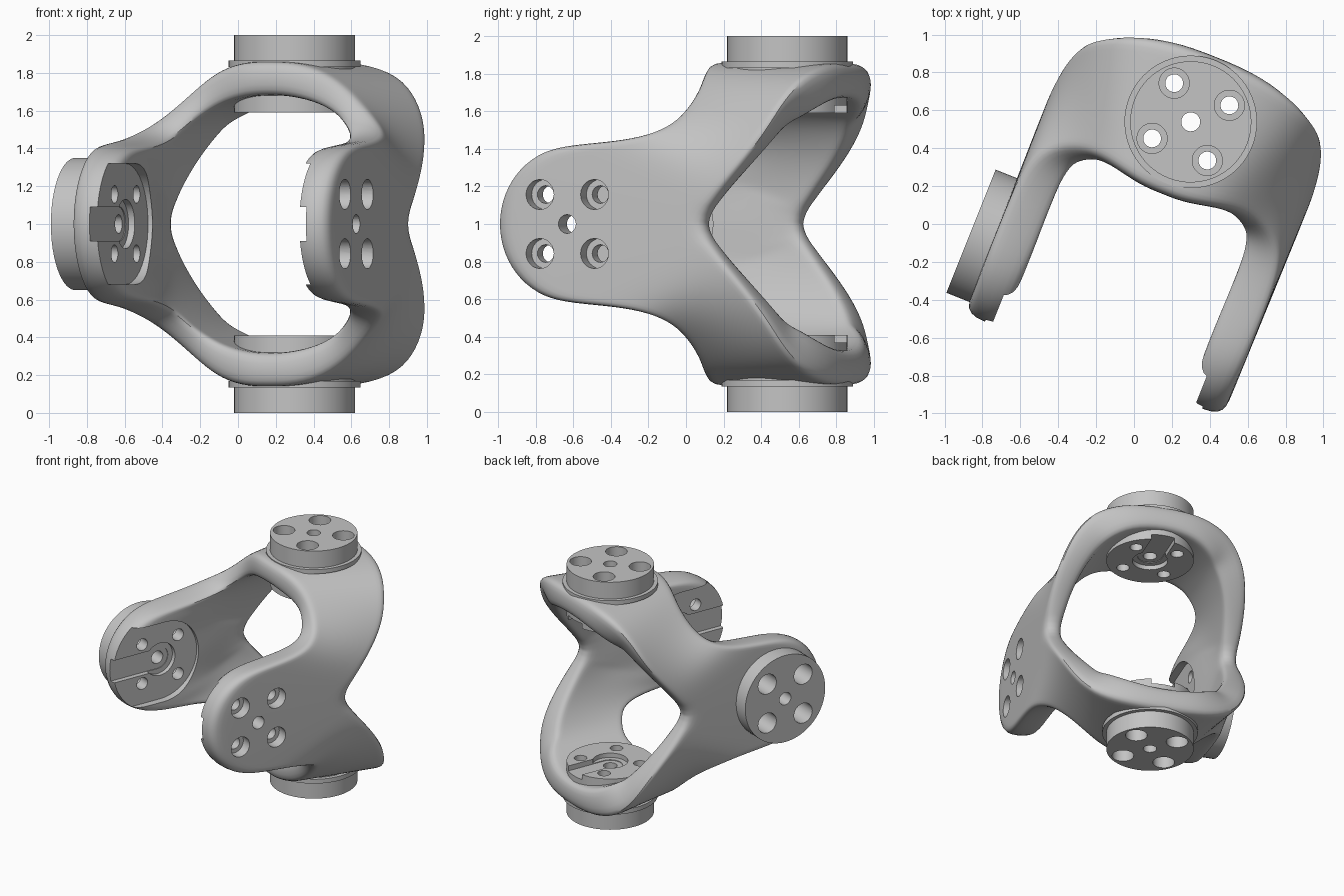
import bpy, bmesh, math
from mathutils import Matrix, Vector

cube = bpy.data.objects.get("Cube")
if cube:
    bpy.data.objects.remove(cube, do_unlink=True)

# One grey material for the whole bracket
grey = bpy.data.materials.new("plain grey")
grey.use_nodes = True
tint = (0.55, 0.55, 0.55, 1)
grey.diffuse_color = tint
grey.node_tree.nodes["Principled BSDF"].inputs["Base Color"].default_value = tint

# The bracket is turned about the vertical axis
ROOT = Matrix.Rotation(math.radians(-21.8), 4, "Z") @ Matrix.Translation((0.078, 0, 1))
ARM_Y, TOP_Y = -0.355, 0.612      # pivot positions of the two yokes
ARM_R = 0.432


def make(name, bm):
    bmesh.ops.recalc_face_normals(bm, faces=bm.faces)
    mesh = bpy.data.meshes.new(name)
    bm.to_mesh(mesh)
    bm.free()
    mesh.materials.append(grey)
    obj = bpy.data.objects.new(name, mesh)
    bpy.context.collection.objects.link(obj)
    obj.matrix_world = ROOT
    bpy.context.view_layer.update()
    return obj


def select(obj):
    bpy.ops.object.select_all(action="DESELECT")
    obj.select_set(True)
    bpy.context.view_layer.objects.active = obj


def apply_all(obj):
    select(obj)
    for name in [m.name for m in obj.modifiers]:
        bpy.ops.object.modifier_apply(modifier=name)


def lathe(bm, profile, frame, sides=48):
    """Closed solid of revolution from (radius, height) pairs."""
    rings = []
    for r, h in profile:
        turn = [2 * math.pi * i / sides for i in range(sides)]
        rings.append([bm.verts.new(frame @ Vector((r * math.cos(a), r * math.sin(a), h))) for a in turn])
    for low, high in zip(rings, rings[1:]):
        for i in range(sides):
            j = (i + 1) % sides
            bm.faces.new((low[i], low[j], high[j], high[i]))
    bm.faces.new(rings[0])
    bm.faces.new(rings[-1])


def slot(bm, radius, length, bottom, top, frame):
    """Prism with one round end and one straight end."""
    outline = []
    for i in range(25):
        a = math.pi * (0.5 + i / 24)
        outline.append((radius * math.cos(a), radius * math.sin(a)))
    outline += [(length, -radius), (length, radius)]
    ends = [[bm.verts.new(frame @ Vector((x, y, h))) for x, y in outline] for h in (bottom, top)]
    for i in range(len(outline)):
        j = (i + 1) % len(outline)
        bm.faces.new((ends[0][i], ends[0][j], ends[1][j], ends[1][i]))
    for end in ends:
        bm.faces.new(end)


def cut(targets, build):
    """Subtract the solid made by build(bm) from each target."""
    bm = bmesh.new()
    build(bm)
    cutter = make("cutter", bm)
    cutter.hide_render = True
    for obj in targets:
        mod = obj.modifiers.new("cut", "BOOLEAN")
        mod.operation, mod.solver, mod.object = "DIFFERENCE", "EXACT", cutter
        apply_all(obj)
    bpy.data.objects.remove(cutter, do_unlink=True)


def mount_frame(out, groove, y):
    """Frame with its z outward and its x along the key groove."""
    w, u = Vector(out), Vector(groove)
    v = w.cross(u)
    frame = Matrix((u, v, w)).transposed().to_4x4()
    frame.translation = (0, y, 0)
    return frame


# Body: one quarter of a saddle-shaped band, as front edge and back edge points
front = []
for i in range(5):
    a = math.radians(22.5 * i)
    front.append((0.735, ARM_Y - ARM_R * math.cos(a), ARM_R * math.sin(a)))
front += [(.735, -.1, .45), (.715, .09, .485), (.63, .2, .545), (.52, .25, .635),
          (.4, .265, .74), (.265, .235, .825), (.12, .2, .86), (0, .2, .86)]
back = [(.745, .43, 0), (.745, .435, .02), (.745, .44, .04), (.745, .45, .06),
        (.745, .46, .08), (.745, .48, .11), (.745, .55, .2), (.735, .67, .34),
        (.7, .79, .51), (.63, .855, .66), (.5, .925, .79), (.27, .98, .855), (0, .985, .86)]


def inward(p):
    """Point below p on the rounded bore, which turns flat along the front arms."""
    normal = Vector(((p.x / 0.735) ** 3, (p.z / 0.86) ** 3)).normalized()
    x, z = p.x, p.z
    while (abs(x) / 0.61) ** 2.4 + (abs(z) / 0.685) ** 2.4 > 1:
        x -= normal.x * 0.001
        z -= normal.y * 0.001
    blend = min(1, max(0, (p.y + 0.08) / 0.25))
    x = 0.52 + (x - 0.52) * blend
    return Vector((x, p.y - 0.1 * normal.x * normal.y * blend, z))


bm = bmesh.new()
columns = []
for f, b in zip(front, back):
    outer = [Vector(f).lerp(Vector(b), t) for t in (0, 0.1, 0.35, 0.65, 0.9, 1)]
    loop = outer + [inward(p) for p in reversed(outer)]
    columns.append([bm.verts.new(p) for p in loop])
for one, two in zip(columns, columns[1:]):
    for i in range(len(one)):
        j = (i + 1) % len(one)
        bm.faces.new((one[i], one[j], two[j], two[i]))
body = make("yoke_body", bm)
mirror = body.modifiers.new("mirror", "MIRROR")
mirror.use_axis = (True, False, True)
mirror.merge_threshold = 0.002
smooth = body.modifiers.new("smooth", "SUBSURF")
smooth.levels = smooth.render_levels = 2
apply_all(body)
bm = bmesh.new()
bm.from_mesh(body.data)
bmesh.ops.recalc_face_normals(bm, faces=bm.faces)
bm.to_mesh(body.data)
bm.free()

# Round hubs: name, outward, groove direction, pivot, seat height, outer height, bore depth, profile
flange = [(.32, .59), (.32, .83), (.35, .83), (.35, .865), (.32, .865), (.32, 1)]
mounts = [
    ("top_hub", (0, 0, 1), (0, 1, 0), TOP_Y, 0.59, 1.0, 0.2, flange),
    ("bottom_hub", (0, 0, -1), (0, 1, 0), TOP_Y, 0.59, 1.0, 0.2, flange),
    ("right_hub", (-1, 0, 0), (0, -1, 0), ARM_Y, 0.577, 0.863, 0.19, [(.35, .69), (.35, .863)]),
    ("left_arm", (1, 0, 0), (0, -1, 0), ARM_Y, 0.577, 0.735, 0.08, None),
]
parts = [body]
for name, out, groove, y, seat, outer, depth, profile in mounts:
    frame = mount_frame(out, groove, y)
    targets = [body]
    if profile:
        bm = bmesh.new()
        lathe(bm, profile, frame, 64)
        hub = make(name, bm)
        targets.append(hub)
        parts.append(hub)
    seat_parts = [body] if y == ARM_Y else [hub]

    # Recess inside the arm, open toward its tip
    if y == ARM_Y:
        cut([body], lambda b: slot(b, 0.32, 0.6, 0.35, seat, frame))
    # Key groove and round pocket in the seat
    cut(seat_parts, lambda b: slot(b, 0.09, 0.6, 0.4, seat + 0.04, frame))
    cut(seat_parts, lambda b: lathe(b, [(0.13, 0.4), (0.13, seat + 0.035)], frame))

    # Stepped screw holes around a plain centre hole
    def holes(b):
        step = outer - depth
        for sx in (-1, 1):
            for sy in (-1, 1):
                spot = frame @ Matrix.Translation((0.157 * sx, 0.157 * sy, 0))
                lathe(b, [(.047, .35), (.047, step), (.08, step), (.08, outer + .05)], spot, 24)
        lathe(b, [(0.05, 0.35), (0.05, outer + 0.05)], frame, 24)
    cut(targets, holes)

for obj in parts:
    select(obj)
    bpy.ops.object.shade_smooth_by_angle(angle=math.radians(35))
